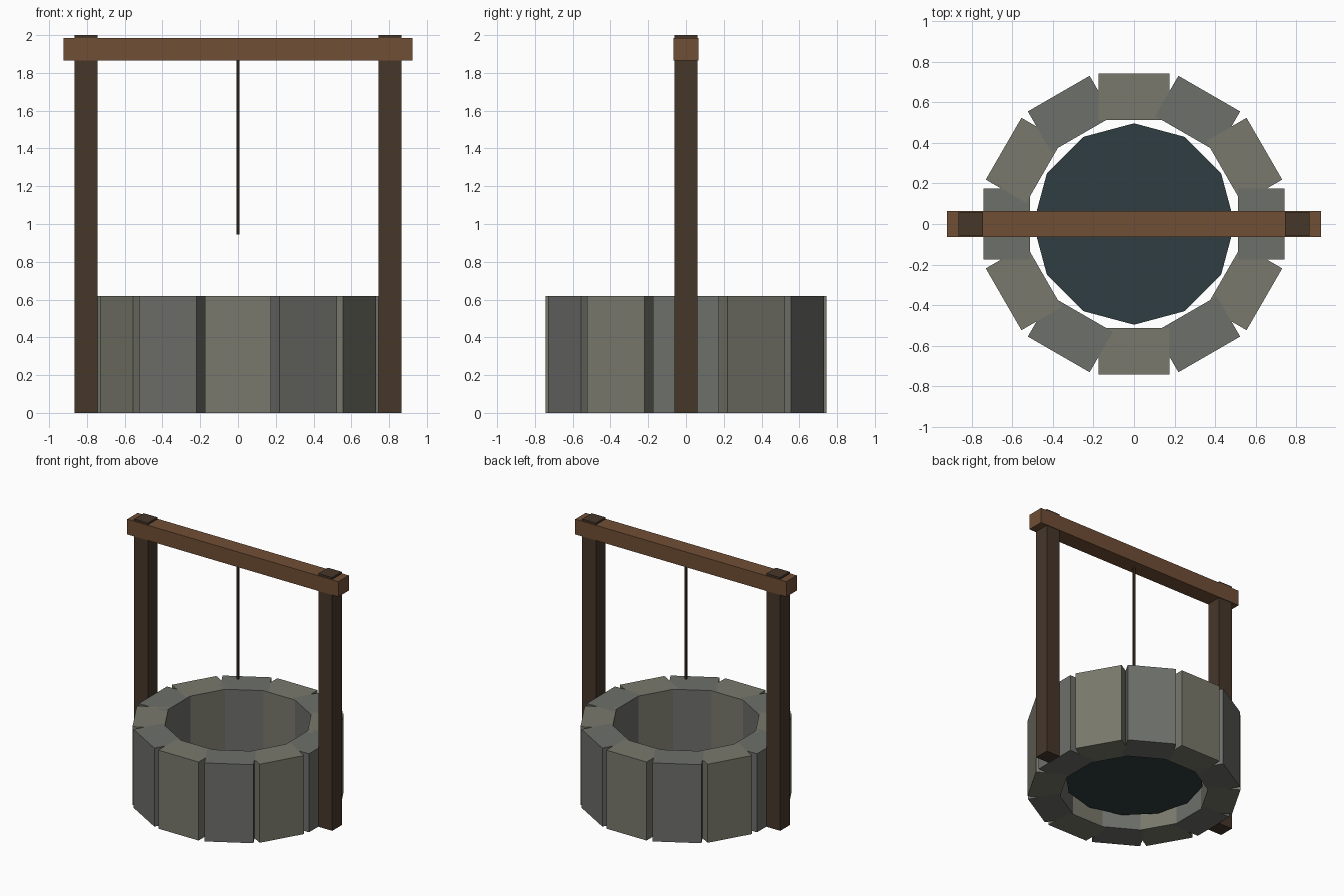
import bpy
from math import cos, sin, radians

if "Cube" in bpy.data.objects:
    bpy.data.objects.remove(bpy.data.objects["Cube"])


def material(name, rgb):
    m = bpy.data.materials.new(name)
    m.diffuse_color = (*rgb, 1)
    m.use_nodes = True
    m.node_tree.nodes["Principled BSDF"].inputs["Base Color"].default_value = m.diffuse_color
    return m


STONE_A = material("grey_stone", (0.155, 0.16, 0.145))
STONE_B = material("olive_stone", (0.19, 0.19, 0.15))
POST = material("dark_wood", (0.062, 0.038, 0.023))
BEAM = material("brown_wood", (0.16, 0.077, 0.036))
WATER = material("water", (0.028, 0.047, 0.053))
ROPE = material("rope", (0.045, 0.027, 0.018))


def finish(name, mat):
    ob = bpy.context.object
    ob.name = name
    ob.data.materials.append(mat)
    return ob


def box(name, loc, size, mat, turn=0):
    bpy.ops.mesh.primitive_cube_add(size=1, location=loc, rotation=(0, 0, turn))
    bpy.context.object.scale = size
    bpy.ops.object.transform_apply(location=False, rotation=False, scale=True)
    return finish(name, mat)


def cylinder(name, sides, radius, z0, z1, mat):
    bpy.ops.mesh.primitive_cylinder_add(vertices=sides, radius=radius, depth=z1 - z0,
                                        location=(0, 0, (z0 + z1) / 2))
    return finish(name, mat)


# Ring of twelve wall stones, two alternating greys
RING_R, STONE_SIZE = 0.628, (0.23, 0.352, 0.62)
for i in range(12):
    a = radians(30 * i)
    box(f"wall_stone_{i + 1}", (RING_R * cos(a), RING_R * sin(a), STONE_SIZE[2] / 2),
        STONE_SIZE, STONE_B if i % 2 else STONE_A, a)

# Water surface near the bottom of the shaft
cylinder("water", 12, 0.497, 0.10, 0.12, WATER)

# Two posts carrying the crossbeam
for side, name in ((-1, "left_post"), (1, "right_post")):
    box(name, (side * 0.805, 0, 1.0), (0.12, 0.12, 2.0), POST)
box("crossbeam", (0, 0, 1.925), (1.845, 0.13, 0.12), BEAM)

# Rope hanging from the beam
cylinder("rope", 6, 0.01, 0.945, 1.87, ROPE)
